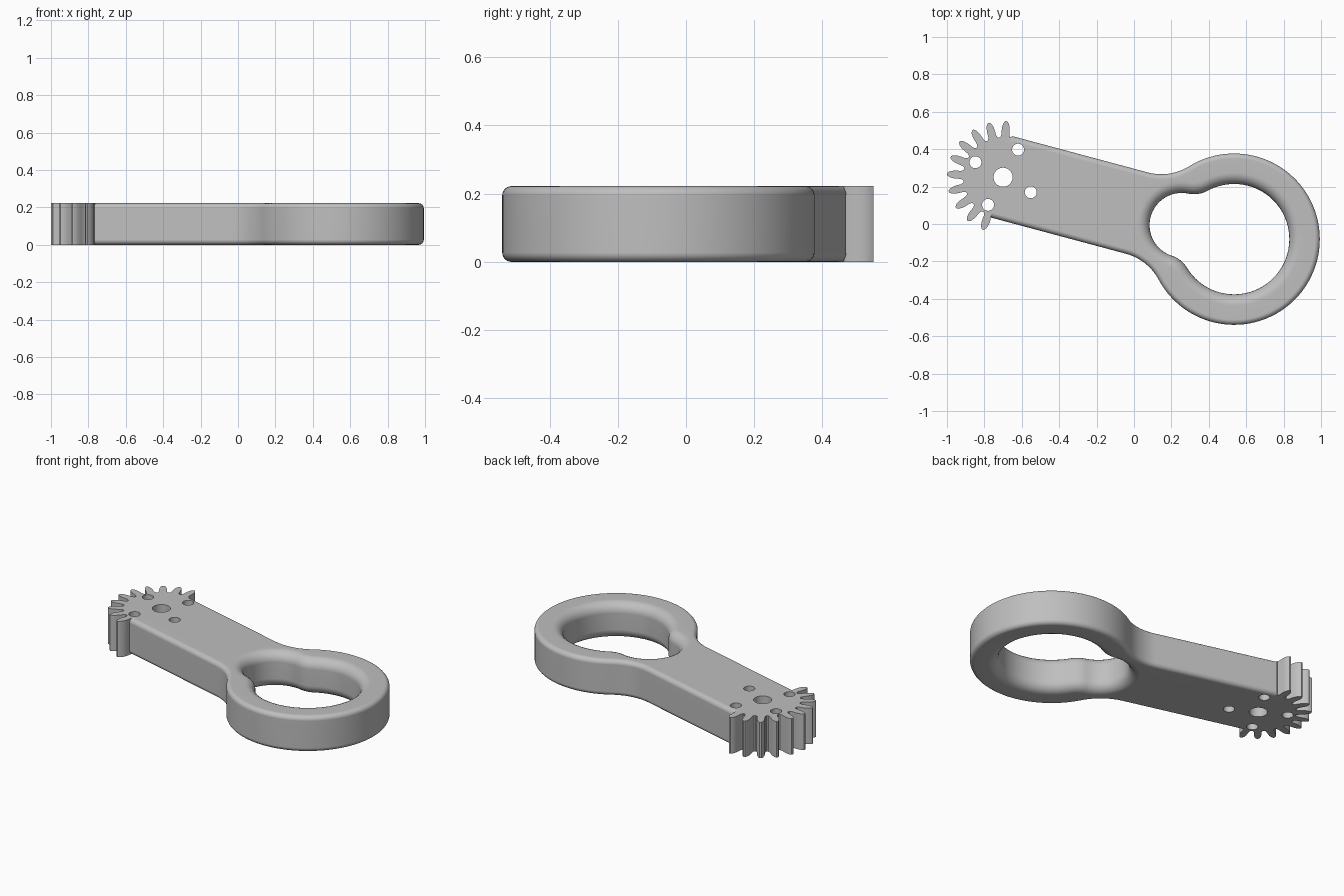
import bpy, bmesh
from math import sin, cos, radians, degrees, atan2, sqrt, pi
from mathutils import Matrix, Vector

if "Cube" in bpy.data.objects:
    bpy.data.objects.remove(bpy.data.objects["Cube"])

HEIGHT = 0.222
HALF_WIDTH = 0.225
RING_X, RING_R = 1.279, 0.458       # ring position along the arm, from the gear centre
HOLE_R = 0.295
SMALL_X, SMALL_R = 0.989, 0.172     # smaller lobe of the opening
OUTER_ROUND, INNER_ROUND = 0.027, 0.06
STEPS = 6


def arc(cx, cy, radius, start, end, side, rounding, count):
    """Outline points as (position, outward normal, edge rounding)."""
    points = []
    for i in range(count + 1):
        a = radians(start + (end - start) * i / count)
        d = Vector((cos(a), sin(a)))
        points.append((Vector((cx, cy)) + d * radius, d * side, rounding))
    return points


def mirrored(points):
    """Mirror a run of points over the arm axis, keeping the loop direction."""
    flip = Vector((1, -1))
    return [(p * flip, n * flip, r) for p, n, r in reversed(points)]


def polar(radius, angle):
    a = radians(angle)
    return (Vector((cos(a), sin(a))) * radius, Vector((cos(a), sin(a))), 0)


def arm_and_ring():
    f = 0.28
    dy = HALF_WIDTH + f
    dx = sqrt((RING_R + f) ** 2 - dy ** 2)
    turn = degrees(atan2(dy, dx))
    lower = [(Vector((-0.01, -HALF_WIDTH)), Vector((0, -1)), OUTER_ROUND)]
    lower += arc(RING_X - dx, -dy, f, 90, turn, -1, OUTER_ROUND, 12)
    ring = arc(RING_X, 0, RING_R, 180 + turn, 540 - turn, 1, OUTER_ROUND, 72)
    return lower + ring[1:-1] + mirrored(lower)


def gear_teeth():
    flank = [(7, 0.215), (5.4, 0.228), (4.9, 0.25), (4.2, 0.27), (2.9, 0.288), (1, 0.3)]
    points = []
    for k in range(10):
        middle = 101.8 + 18 * k
        points += [polar(r, middle - a) for a, r in flank]
        # the last tooth runs straight into the arm
        points += [polar(r, middle + a) for a, r in reversed(flank) if k < 9 or r > 0.24]
        if k < 9:
            points.append(polar(0.212, middle + 9))
    return points


def opening():
    g = 0.15
    d = RING_X - SMALL_X
    x = (d * d + (SMALL_R + g) ** 2 - (HOLE_R + g) ** 2) / (2 * d)
    y = sqrt((SMALL_R + g) ** 2 - x * x)
    to_small = degrees(atan2(y, x))
    to_big = degrees(atan2(y, x - d))
    big = arc(RING_X, 0, HOLE_R, -to_big, to_big, -1, INNER_ROUND, 56)
    neck = arc(SMALL_X + x, y, g, to_big - 180, to_small - 180, 1, INNER_ROUND, 10)
    small = arc(SMALL_X, 0, SMALL_R, to_small, 360 - to_small, -1, INNER_ROUND, 36)
    return big + neck[1:-1] + small + mirrored(neck)[1:-1]


def wall(bm, loop):
    """Raise a wall over an outline, rounding its top and bottom edges."""
    rings = []
    for top in (False, True):
        for i in range(STEPS + 1):
            t = pi / 2 * (i if top else STEPS - i) / STEPS
            ring = []
            for p, n, r in loop:
                q = p - n * r * (1 - cos(t))
                z = r * (1 - sin(t))
                ring.append(bm.verts.new((q.x, q.y, HEIGHT - z if top else z)))
            rings.append(ring)
    for a, b in zip(rings, rings[1:]):
        for j in range(len(loop)):
            k = (j + 1) % len(loop)
            bm.faces.new((a[j], a[k], b[k], b[j]))


bm = bmesh.new()
wall(bm, arm_and_ring() + gear_teeth())
wall(bm, opening())

# centre hole and four screw holes in the gear
wall(bm, arc(0, 0, 0.051, 0, 350, -1, 0, 35))
for k in range(4):
    centre = polar(0.168, 76.5 + 90 * k)[0]
    wall(bm, arc(centre.x, centre.y, 0.032, 0, 345, -1, 0, 23))

# top and bottom faces
bmesh.ops.remove_doubles(bm, verts=bm.verts, dist=1e-5)
for z in (0, HEIGHT):
    rim = [e for e in bm.edges if e.is_boundary and all(abs(v.co.z - z) < 1e-4 for v in e.verts)]
    bmesh.ops.triangle_fill(bm, use_beauty=True, use_dissolve=False, edges=rim,
                            normal=(0, 0, 1 if z else -1))
bmesh.ops.recalc_face_normals(bm, faces=bm.faces)
bm.transform(Matrix.Translation((-0.70, 0.25, 0)) @ Matrix.Rotation(radians(-15), 4, 'Z'))

mesh = bpy.data.meshes.new("geared_arm")
bm.to_mesh(mesh)
bm.free()
arm = bpy.data.objects.new("geared_arm", mesh)
bpy.context.collection.objects.link(arm)

# plain grey
grey = bpy.data.materials.new("plain_grey")
grey.use_nodes = True
colour = (0.52, 0.52, 0.52, 1)
grey.diffuse_color = colour
grey.node_tree.nodes["Principled BSDF"].inputs["Base Color"].default_value = colour
mesh.materials.append(grey)

# smooth walls with crisp tooth and hole edges
for other in bpy.context.selected_objects:
    other.select_set(False)
arm.select_set(True)
bpy.context.view_layer.objects.active = arm
bpy.ops.object.shade_smooth_by_angle(angle=radians(30))
weighted = arm.modifiers.new("weighted_normals", 'WEIGHTED_NORMAL')
weighted.keep_sharp = True
